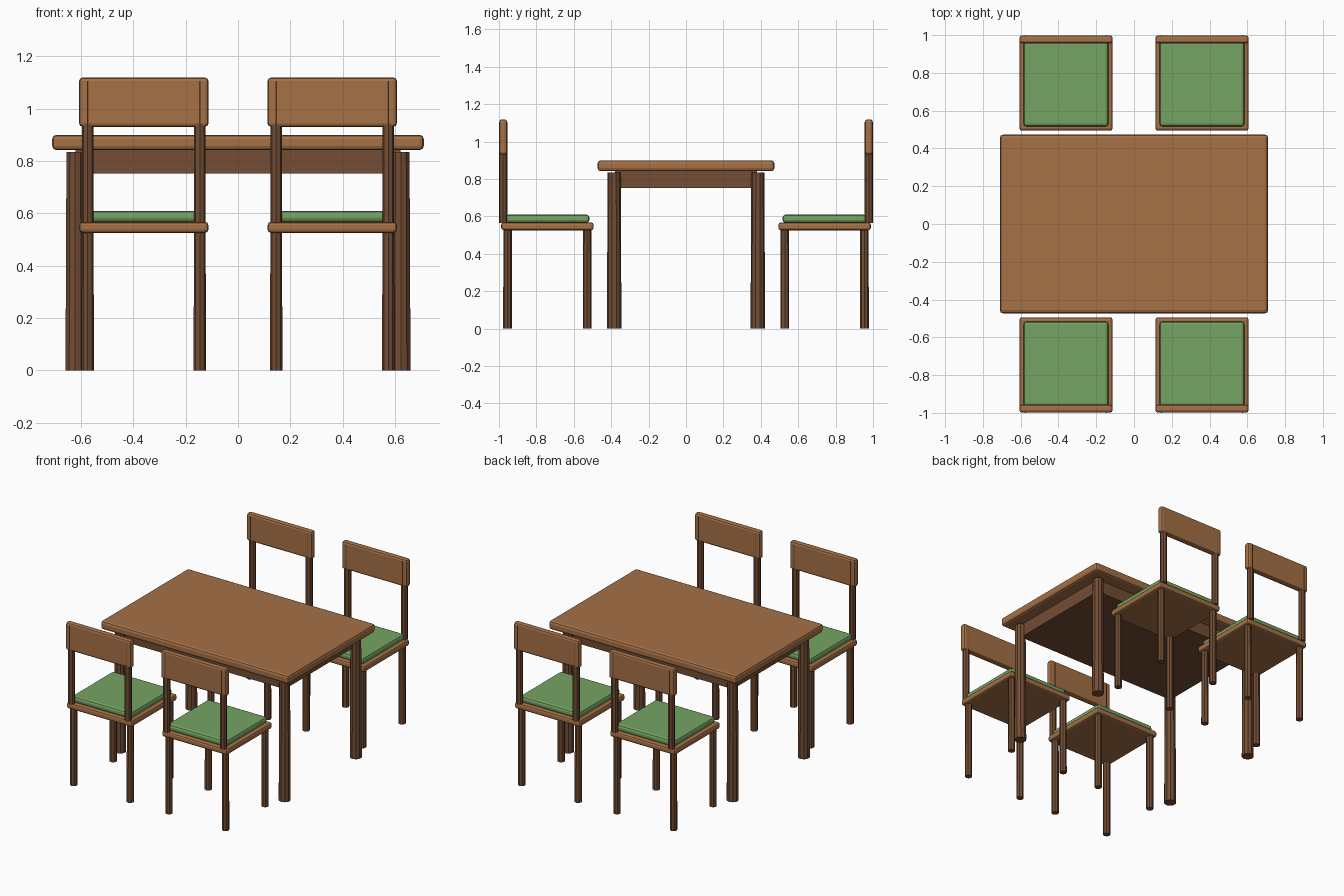
import bpy
from math import pi

if "Cube" in bpy.data.objects:
    bpy.data.objects.remove(bpy.data.objects["Cube"], do_unlink=True)


def material(name, rgb):
    mat = bpy.data.materials.new(name)
    mat.use_nodes = True
    color = (*rgb, 1)
    mat.diffuse_color = color
    mat.node_tree.nodes["Principled BSDF"].inputs["Base Color"].default_value = color
    return mat


LIGHT = material("light wood", (0.38, 0.165, 0.062))
DARK = material("dark wood", (0.168, 0.074, 0.034))
GREEN = material("green fabric", (0.178, 0.366, 0.125))


def finish(name, mat):
    obj = bpy.context.object
    obj.name = name
    obj.data.materials.append(mat)
    return obj


def box(name, center, size, mat, bevel=0):
    bpy.ops.mesh.primitive_cube_add(size=1, location=center)
    obj = finish(name, mat)
    obj.scale = size
    bpy.ops.object.transform_apply(location=False, rotation=False, scale=True)
    if bevel:
        mod = obj.modifiers.new("Bevel", "BEVEL")
        mod.width = bevel
        mod.segments = 2
    return obj


def post(name, x, y, bottom, top, r_bottom, r_top, sides):
    bpy.ops.mesh.primitive_cone_add(vertices=sides, radius1=r_bottom, radius2=r_top,
                                    depth=top - bottom, location=(x, y, (bottom + top) / 2))
    return finish(name, DARK)


# Table
box("table_top", (0, 0, 0.871), (1.42, 0.945, 0.058), LIGHT, 0.016)
box("table_apron", (0, 0, 0.798), (1.24, 0.76, 0.09), DARK)
for x, side in ((-0.622, "right"), (0.622, "left")):
    for y, end in ((-0.384, "front"), (0.384, "back")):
        post(f"table_leg_{end}_{side}", x, y, 0, 0.835, 0.039, 0.035, 10)


# Chair facing the table; facing = 1 sits on the front side, -1 on the back
def chair(label, cx, facing):
    cy = -0.741 * facing
    rear = -0.9775 * facing
    box(f"seat_{label}", (cx, cy, 0.547), (0.494, 0.494, 0.042), LIGHT, 0.013)
    box(f"cushion_{label}", (cx, cy, 0.588), (0.45, 0.45, 0.044), GREEN, 0.016)
    box(f"backrest_{label}", (cx, rear, 1.025), (0.494, 0.042, 0.188), LIGHT, 0.013)
    for dx in (-0.214, 0.214):
        for dy in (-0.213, 0.213):
            post(f"chair_leg_{label}", cx + dx, cy + dy, 0, 0.53, 0.0235, 0.0225, 8)
        post(f"back_post_{label}", cx + dx, rear, 0.566, 1.105, 0.0225, 0.0225, 8)


for cx, side in ((-0.36, "right"), (0.36, "left")):
    chair(f"front_{side}", cx, 1)
    chair(f"back_{side}", cx, -1)
